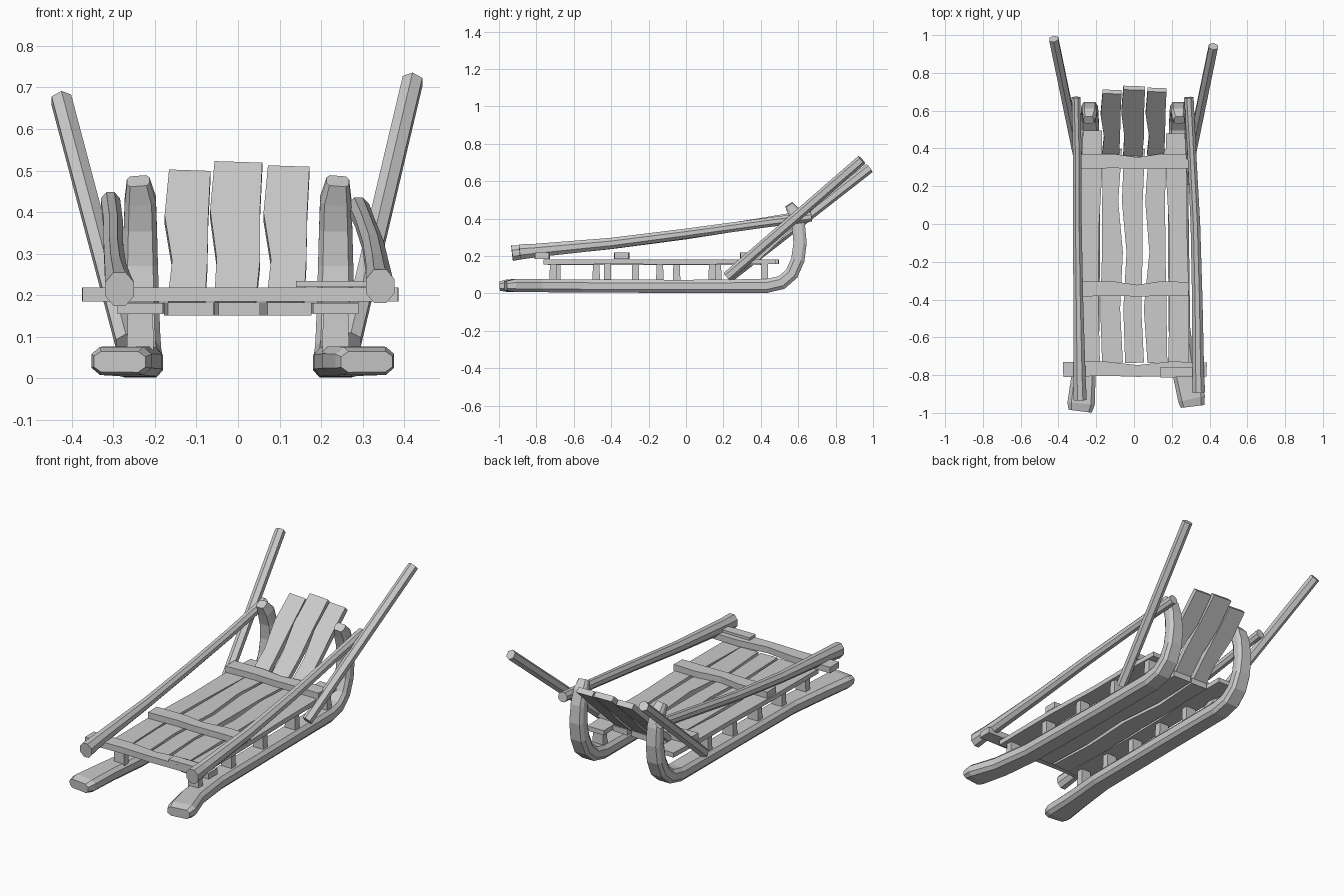
import bpy, bmesh, math
from mathutils import Vector

# Cross-sections in unit half-extents
BOX = [(-1, -1), (1, -1), (1, 1), (-1, 1)]
BEVEL = [(-.72, -1), (.72, -1), (1, -.5), (1, .5), (.72, 1), (-.72, 1), (-1, .5), (-1, -.5)]


def ngon(n):
    return [(math.cos((i + .5) * math.tau / n), math.sin((i + .5) * math.tau / n)) for i in range(n)]


def sweep(name, rows, section=BOX, side=(1, 0, 0)):
    """Loft a section through rows of (x, y, z, width, height)."""
    bm = bmesh.new()
    pts = [Vector(r[:3]) for r in rows]
    rings = []
    for i, r in enumerate(rows):
        a = pts[max(i - 1, 0)]
        b = pts[min(i + 1, len(pts) - 1)]
        t = (b - a).normalized()
        s = Vector(side)
        s = (s - t * s.dot(t)).normalized()
        u = s.cross(t)
        rings.append([bm.verts.new(pts[i] + s * (p * r[3] / 2) + u * (q * r[4] / 2)) for p, q in section])
    n = len(section)
    for a, b in zip(rings, rings[1:]):
        for k in range(n):
            bm.faces.new((a[k], a[(k + 1) % n], b[(k + 1) % n], b[k]))
    bm.faces.new(rings[0])
    bm.faces.new(rings[-1])
    bmesh.ops.recalc_face_normals(bm, faces=bm.faces)
    me = bpy.data.meshes.new(name)
    bm.to_mesh(me)
    bm.free()
    ob = bpy.data.objects.new(name, me)
    bpy.context.collection.objects.link(ob)
    return ob


# Runners with curled rear ends
curl = [(.43, .04), (.51, .058), (.565, .105), (.598, .18), (.61, .27), (.602, .36), (.58, .43), (.55, .475)]
for label, s, y0, xf in (("left", -1, -.99, .285), ("right", 1, -.965, .31)):
    rows = [(s * xf, y0, .04, .125, .05), (s * (xf - .005), y0 + .04, .042, .145, .068),
            (s * .265, -.78, .042, .125, .07), (s * .24, -.55, .04, .115, .07),
            (s * .235, 0, .038, .11, .07)]
    rows += [(s * .235, y, z, .105 - .005 * i, .075 - .001 * i) for i, (y, z) in enumerate(curl)]
    rows[-1] = (s * .24, .55, .475, .055, .045)
    sweep(label + "_runner", rows, BEVEL)

# Posts between runners and side planks
for label, s, ys in (("left", -1, (-.69, -.48, -.27, -.05, .17)), ("right", 1, (-.71, -.42, -.14, .14, .42))):
    for i, y in enumerate(ys):
        sweep(f"{label}_post_{i + 1}", [(s * .235, y, .06, .065, .04), (s * .235, y, .165, .06, .035)])

# Side planks
for label, s, y0, y1 in (("left", -1, -.75, .495), ("right", 1, -.76, .48)):
    sweep(label + "_side_plank", [(s * .235, y0, .168, .11, .026), (s * .24, -.35, .17, .10, .026),
                                  (s * .232, 0, .168, .095, .026), (s * .225, .25, .17, .11, .026),
                                  (s * .22, y1, .17, .10, .026)])

# Seat slats and raised back slats
seat = (("left", -.12, (.11, .105, .11, .085, .10), .71, .50),
        ("middle", -.003, (.10, .095, .085, .11, .11), .73, .52),
        ("right", .118, (.105, .12, .085, .105, .09), .72, .51))
for label, x, w, yt, zt in seat:
    ys = (-.735, -.45, -.15, .12, .40)
    sweep(label + "_seat_slat", [(x + .006 * (-1) ** i, y, .167, w[i], .032) for i, y in enumerate(ys)])
    wide = (.09, .085, .105, .10) if label != "middle" else (.10, .105, .12, .115)
    sweep(label + "_back_slat", [(x + (.004 if i % 2 else -.004), .37 + (yt - .38) * f, .18 + (zt - .19) * f,
                                  wide[i], .03) for i, f in enumerate((0, .3, .65, 1))])

# Cross planks over the slats
for label, y, x0, x1 in (("rear", .33, -.28, .29), ("middle", -.345, -.285, .29), ("front", -.77, -.375, .385)):
    rows = [(x0 + (x1 - x0) * f, y + dy, .202, w, .034)
            for f, dy, w in ((0, 0, .08), (.3, .004, .075), (.52, -.008, .062), (.75, .003, .078), (1, 0, .075))]
    sweep(label + "_cross_plank", rows, BOX, (0, 1, 0))
sweep("front_patch_plank", [(.14, -.785, .227, .055, .014), (.31, -.785, .227, .05, .014)], BOX, (0, 1, 0))

# Handrails
sweep("left_handrail", [(-.285, -.93, .215, .075, .088), (-.288, -.8, .23, .068, .075),
                        (-.295, -.4, .265, .056, .06), (-.3, 0, .315, .05, .055),
                        (-.3, .35, .37, .05, .055), (-.307, .67, .423, .05, .055)], ngon(8))
sweep("right_handrail", [(.342, -.89, .222, .075, .088), (.34, -.8, .23, .068, .078),
                         (.335, -.4, .268, .06, .064), (.325, 0, .32, .055, .058),
                         (.305, .4, .375, .05, .055), (.29, .67, .41, .055, .055)], ngon(8))

# Rear push poles
sweep("left_pole", [(-.27, .23, .085, .055, .055), (-.425, .98, .67, .055, .055)], ngon(6))
sweep("right_pole", [(.272, .22, .09, .055, .055), (.42, .94, .715, .055, .055)], ngon(6))
